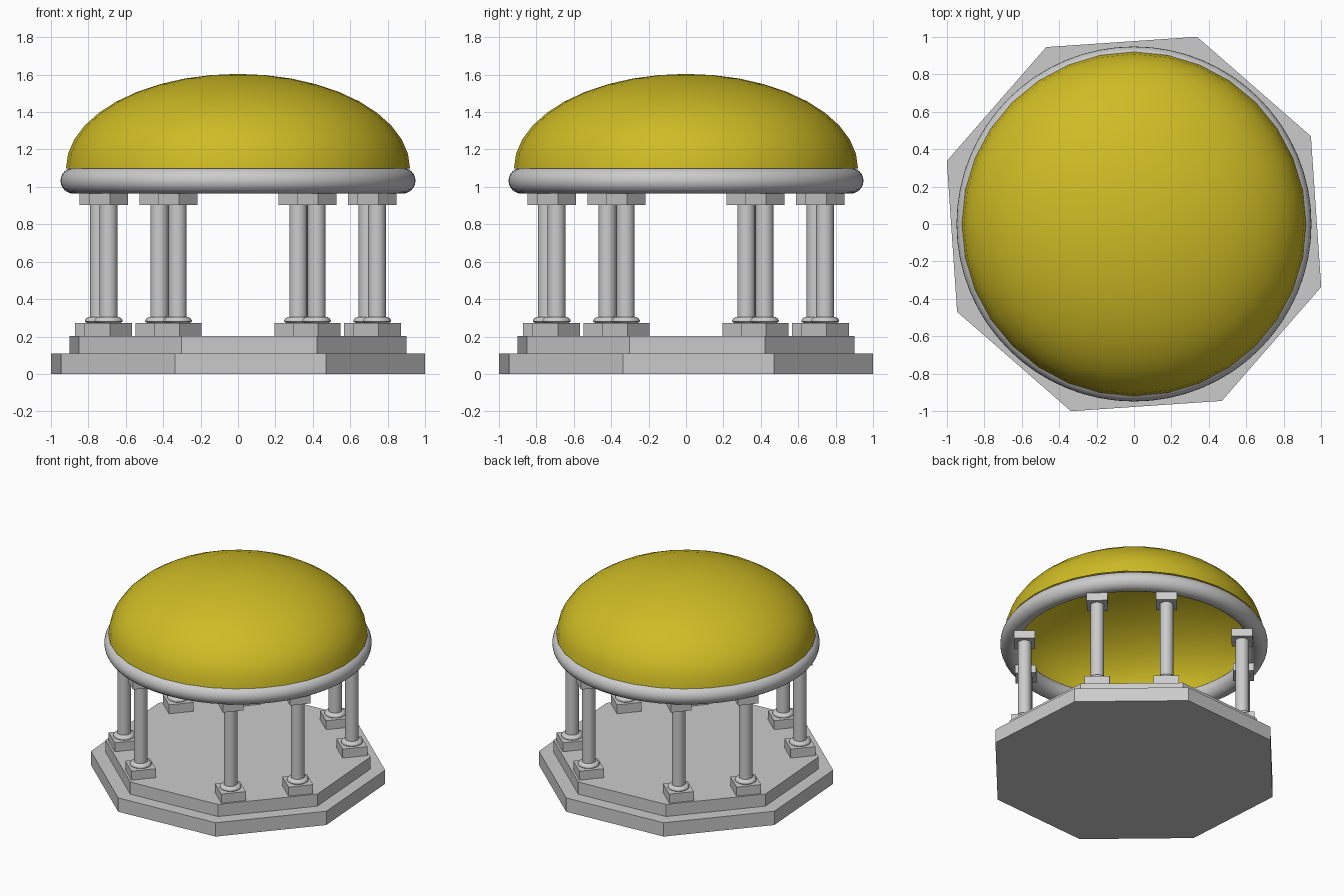
import bpy
import bmesh
import math
from mathutils import Matrix

cube = bpy.data.objects.get("Cube")
if cube:
    bpy.data.objects.remove(cube)


def material(name, rgb):
    m = bpy.data.materials.new(name)
    m.use_nodes = True
    col = (*rgb, 1.0)
    m.diffuse_color = col
    m.node_tree.nodes["Principled BSDF"].inputs["Base Color"].default_value = col
    return m


STONE = material("pale grey stone", (0.60, 0.60, 0.60))
GOLD = material("yellow dome", (0.62, 0.50, 0.018))
SIDE = math.radians(48.9)      # direction of the first column pair's side


def finish(name, bm, mat, smooth=False):
    bmesh.ops.recalc_face_normals(bm, faces=bm.faces)
    me = bpy.data.meshes.new(name)
    bm.to_mesh(me)
    bm.free()
    me.materials.append(mat)
    ob = bpy.data.objects.new(name, me)
    bpy.context.collection.objects.link(ob)
    if smooth:
        bpy.ops.object.select_all(action='DESELECT')
        ob.select_set(True)
        bpy.context.view_layer.objects.active = ob
        bpy.ops.object.shade_smooth_by_angle(angle=math.radians(40))
    return ob


def lathe(name, profile, mat, segments, closed=False):
    """Spin a (radius, height) profile around z."""
    bm = bmesh.new()
    vs = [bm.verts.new((r, 0, z)) for r, z in profile]
    pairs = list(zip(vs, vs[1:])) + ([(vs[-1], vs[0])] if closed else [])
    edges = [bm.edges.new(p) for p in pairs]
    bmesh.ops.spin(bm, geom=vs + edges, axis=(0, 0, 1), cent=(0, 0, 0),
                   angle=math.tau, steps=segments, use_duplicate=False)
    bmesh.ops.remove_doubles(bm, verts=bm.verts, dist=1e-4)
    return finish(name, bm, mat, True)


def step(name, radius, z0, z1):
    """Octagonal platform slab."""
    bm = bmesh.new()
    bmesh.ops.create_cone(
        bm, cap_ends=True, segments=8, radius1=radius, radius2=radius, depth=z1 - z0,
        matrix=Matrix.Translation((0, 0, (z0 + z1) / 2)) @
        Matrix.Rotation(SIDE - math.pi / 8, 4, 'Z'))
    # line a side up with the column pairs, whatever the cone's start angle
    v = bm.verts[:][0].co
    off = (SIDE - math.pi / 8 - math.atan2(v.y, v.x)) % (math.pi / 4)
    bmesh.ops.rotate(bm, verts=bm.verts, cent=(0, 0, 0),
                     matrix=Matrix.Rotation(off, 3, 'Z'))
    return finish(name, bm, STONE)


def block(name, half, z0, z1):
    """Square slab centred on z."""
    bm = bmesh.new()
    bmesh.ops.create_cube(bm, size=1, matrix=Matrix.Translation((0, 0, (z0 + z1) / 2)) @
                          Matrix.Diagonal((half * 2, half * 2, z1 - z0, 1)))
    return finish(name, bm, STONE)


# Platform
step("lower_step", 1.056, 0.0, 0.108)
step("upper_step", 0.95, 0.108, 0.203)

# Column parts, modelled once at the origin
parts = [
    block("column_plinth", 0.09, 0.203, 0.273),
    lathe("column_base", [(0.066, 0.273), (0.076, 0.280), (0.076, 0.288),
                          (0.068, 0.298), (0.058, 0.304), (0.046, 0.305)], STONE, 32),
    lathe("column_shaft", [(0.048, 0.273), (0.048, 0.905)], STONE, 32),
    block("column_capital", 0.0745, 0.903, 0.965),
]

# Four pairs of columns, one pair on every other side of the platform
for i in range(4):
    for lateral in (-0.2456, 0.2456):
        place = (Matrix.Rotation(SIDE + i * math.pi / 2, 4, 'Z') @
                 Matrix.Translation((0.772, lateral, 0)))
        for part in parts:
            copy = bpy.data.objects.new(part.name, part.data)
            bpy.context.collection.objects.link(copy)
            copy.matrix_world = place
for part in parts:
    bpy.data.objects.remove(part)

# Round ring beam carried by the columns
ring = [(0.88 + 0.069 * math.cos(t), 1.033 + 0.069 * math.sin(t))
        for t in (math.tau * k / 24 for k in range(24))]
lathe("ring_beam", ring, STONE, 64, closed=True)

# Open flattened dome
dome = [(0.92 * math.cos(t), 1.098 + 0.506 * math.sin(t))
        for t in (math.pi / 2 * k / 10 for k in range(11))]
lathe("dome", dome, GOLD, 32)
